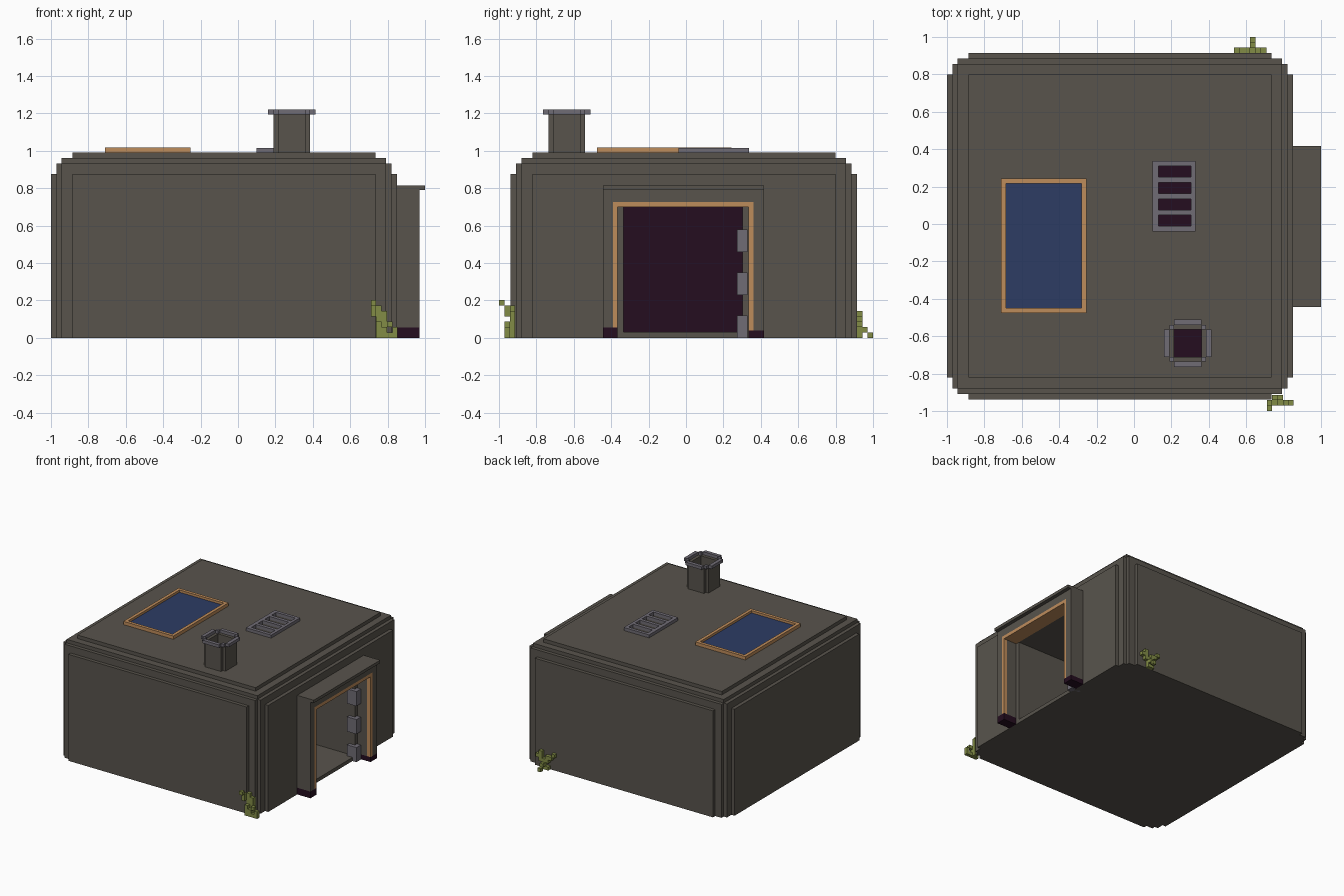
import bpy
import bmesh
from itertools import product
from math import radians

cube = bpy.data.objects.get("Cube")
if cube:
    bpy.data.objects.remove(cube, do_unlink=True)

U = 0.0288  # size of one block step


def material(name, rgb):
    m = bpy.data.materials.new(name)
    m.use_nodes = True
    m.diffuse_color = (*rgb, 1)
    m.node_tree.nodes["Principled BSDF"].inputs["Base Color"].default_value = (*rgb, 1)
    return m


STONE, STEEL, COPPER, GLASS, DARK, LEAF = range(6)
MATS = [
    material("stone_grey", (0.098, 0.088, 0.073)),
    material("pale_steel", (0.162, 0.150, 0.178)),
    material("copper_trim", (0.515, 0.262, 0.105)),
    material("blue_glass", (0.026, 0.045, 0.127)),
    material("dark_purple", (0.018, 0.004, 0.014)),
    material("leaf_green", (0.223, 0.262, 0.061)),
]


def solid(name, boxes, clean=True):
    """Merge boxes (x0, x1, y0, y1, z0, z1, colour) in order; colour None carves."""
    axes = [sorted({round(b[2 * a + k], 4) for b in boxes for k in (0, 1)}) for a in range(3)]
    cells = {}
    for b in boxes:
        spans = [range(axes[a].index(round(b[2 * a], 4)), axes[a].index(round(b[2 * a + 1], 4)))
                 for a in range(3)]
        for c in product(*spans):
            if b[6] is None:
                cells.pop(c, None)
            else:
                cells[c] = b[6]
    bm = bmesh.new()
    verts = {}

    def vert(key):
        if key not in verts:
            verts[key] = bm.verts.new([axes[a][key[a]] for a in range(3)])
        return verts[key]

    # Keep only the outer skin of the filled cells
    for c, colour in cells.items():
        for a, side in product(range(3), (0, 1)):
            n = list(c)
            n[a] += 2 * side - 1
            if tuple(n) in cells:
                continue
            ring = []
            for i, j in ((0, 0), (1, 0), (1, 1), (0, 1)):
                k = list(c)
                k[a] += side
                k[(a + 1) % 3] += i
                k[(a + 2) % 3] += j
                ring.append(vert(tuple(k)))
            f = bm.faces.new(ring if side else ring[::-1])
            f.material_index = colour
    if clean:
        bmesh.ops.dissolve_limit(bm, angle_limit=radians(1), verts=bm.verts[:],
                                 edges=bm.edges[:], delimit={'MATERIAL'})
    me = bpy.data.meshes.new(name)
    bm.to_mesh(me)
    bm.free()
    for m in MATS:
        me.materials.append(m)
    ob = bpy.data.objects.new(name, me)
    bpy.context.collection.objects.link(ob)
    return ob


def frame(x0, x1, y0, y1, z0, z1, w, colour):
    """Rectangular frame of bar width w, as boxes."""
    return [(x0, x1, y0, y1, z0, z1, colour),
            (x0 + w, x1 - w, y0 + w, y1 - w, z0, z1, None)]


# House body with stepped, rounded edges
X0, X1, Y0, Y1, TOP = -1.0, 0.85, -0.937, 0.914, 0.99
body = []
for ix, iy, iz in ((0, 4, 4), (4, 0, 4), (4, 4, 0), (1, 2, 2), (2, 1, 2), (2, 2, 1)):
    body.append((X0 + ix * U, X1 - ix * U, Y0 + iy * U, Y1 - iy * U, 0, TOP - iz * U, STONE))

# Deep doorway ending in a dark back wall
body += [(0.14, 0.17, -0.335, 0.303, 0.03, 0.70, DARK),
         (0.17, X1, -0.335, 0.303, 0.03, 0.70, None)]

# Porch with copper trim, dark feet and an open passage
PX = 0.97
body += [(X1, PX, -0.445, 0.418, 0, 0.79, STONE),
         (X1, PX, -0.39, 0.36, 0.70, 0.727, COPPER),
         (0.94, PX, -0.39, -0.367, 0, 0.727, COPPER),
         (0.94, PX, 0.335, 0.36, 0, 0.727, COPPER),
         (X1, PX, -0.445, -0.367, 0, 0.055, DARK),
         (X1, PX, 0.335, 0.418, 0, 0.04, DARK),
         (X1, PX, -0.367, 0.335, 0, 0.70, None)]

# Roof vent slots sunk below the roof
slots = [(0.13, 0.305, y, y + 0.06) for y in (-0.012, 0.075, 0.162, 0.25)]
for s in slots:
    body += [(*s, 0.87, 0.89, DARK), (*s, 0.89, TOP, None)]
solid("house_body", body)
solid("porch_hood", [(X1, 1.0, -0.445, 0.418, 0.79, 0.814, STONE)])

# Steel hinge blocks on the inner door jamb
for i, z in enumerate((0.0, 0.23, 0.46)):
    solid(f"door_hinge_{i + 1}", [(0.80, 0.885, 0.273, 0.33, z, z + 0.12, STEEL)])

# Roof vent grille
solid("roof_vent", [(0.10, 0.33, -0.04, 0.336, TOP, 1.015, STEEL)]
      + [(*s, TOP, 1.015, None) for s in slots])

# Skylight
solid("skylight_frame", frame(-0.71, -0.255, -0.475, 0.243, TOP, 1.017, 0.026, COPPER))
solid("skylight_glass", [(-0.684, -0.281, -0.449, 0.217, TOP, 0.998, GLASS)])

# Chimney: notched square shaft with a dark bottom
CX, CY = 0.288, -0.638


def square(rx, ry, z0, z1, colour):
    return (CX - rx, CX + rx, CY - ry, CY + ry, z0, z1, colour)


R, H = 0.098, 0.073
solid("chimney_shaft", [square(R, H, TOP, 1.195, STONE), square(H, R, TOP, 1.195, STONE),
                        square(H, H, 1.0, 1.195, None), square(H, H, TOP, 1.0, DARK)])

# Chimney cap: ring with stepped corners
solid("chimney_cap", [square(0.127, H, 1.195, 1.22, STEEL), square(H, 0.127, 1.195, 1.22, STEEL),
                      square(R, R, 1.195, 1.22, STEEL), square(R, H, 1.195, 1.22, None),
                      square(H, R, 1.195, 1.22, None)])


# Small block plants: columns of (x step, y step, first height, last height)
def plant(name, x, y, out, columns):
    boxes = []
    for i, j, lo, hi in columns:
        ya, yb = sorted((y + out * j * U, y + out * (j + 1) * U))
        boxes.append((x + i * U, x + (i + 1) * U, ya, yb, lo * U, hi * U, LEAF))
    solid(name, boxes, clean=False)


plant("front_plant", 0.71, -0.913, -1,
      [(0, 1, 5, 6), (0, 2, 6, 7), (0, 1, 4, 5), (1, 1, 0, 3), (1, 0, 2, 6),
       (2, 0, 0, 4), (2, 1, 0, 2), (2, 0, 4, 5), (3, 1, 2, 3), (3, 1, 0, 1),
       (4, 1, 0, 2)])
plant("back_plant", 0.535, 0.914, 1,
      [(0, 0, 4, 5), (1, 0, 3, 4), (2, 0, 2, 4), (3, 0, 0, 3), (4, 0, 2, 5),
       (5, 0, 3, 4), (2, 0, 0, 1), (3, 1, 1, 2), (3, 2, 0, 1)])
